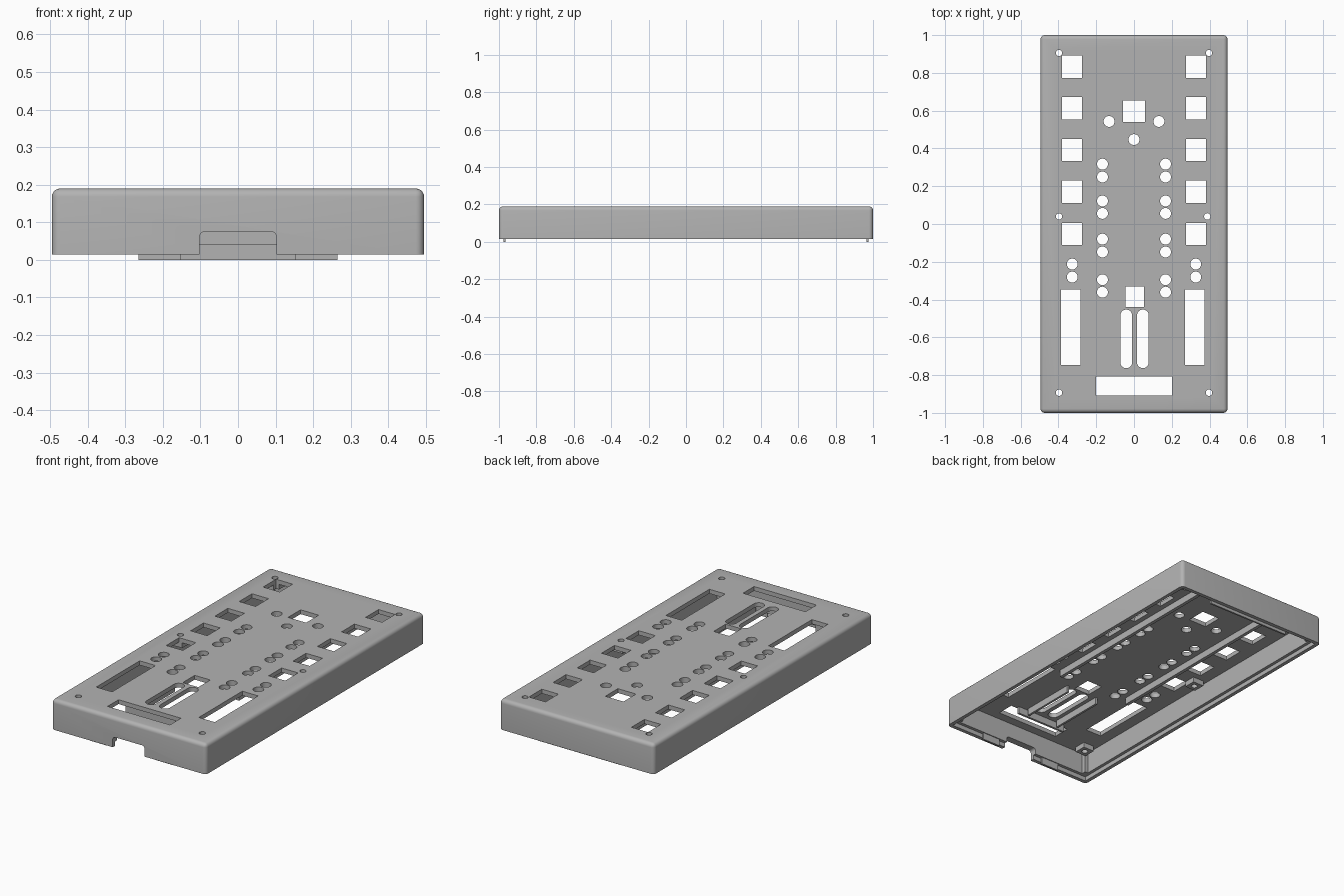
import bpy, bmesh, math
from mathutils import Matrix, Vector

old = bpy.data.objects.get("Cube")
if old:
    bpy.data.objects.remove(old, do_unlink=True)

# Single plastic colour
GREY = (0.45, 0.45, 0.45, 1)
plastic = bpy.data.materials.new("grey plastic")
plastic.use_nodes = True
plastic.diffuse_color = GREY
plastic.node_tree.nodes["Principled BSDF"].inputs["Base Color"].default_value = GREY

BOTTOM, TOP, CEILING = 0.015, 0.19, 0.165
HALF_X, HALF_Y = 0.495, 1.0


def box(bm, x0, x1, y0, y1, z0, z1):
    m = Matrix.Translation(((x0 + x1) / 2, (y0 + y1) / 2, (z0 + z1) / 2))
    m = m @ Matrix.Diagonal((x1 - x0, y1 - y0, z1 - z0, 1))
    return bmesh.ops.create_cube(bm, size=1, matrix=m)["verts"]


def hole(bm, x, y, r, z0=0.1, z1=0.3):
    bmesh.ops.create_cone(bm, cap_ends=True, segments=24, radius1=r, radius2=r,
                          depth=z1 - z0, matrix=Matrix.Translation((x, y, (z0 + z1) / 2)))


def round_edges(bm, verts, test, width, segments):
    edges = {e for v in verts for e in v.link_edges if test(*e.verts)}
    bmesh.ops.bevel(bm, geom=list(edges), offset=width, offset_type='OFFSET',
                    segments=segments, profile=0.5, affect='EDGES')


def make(name, bm):
    bmesh.ops.recalc_face_normals(bm, faces=bm.faces)
    mesh = bpy.data.meshes.new(name)
    bm.to_mesh(mesh)
    bm.free()
    mesh.materials.append(plastic)
    ob = bpy.data.objects.new(name, mesh)
    bpy.context.collection.objects.link(ob)
    return ob


def cut(ob, *cutters):
    for c in cutters:
        mod = ob.modifiers.new("cut", 'BOOLEAN')
        mod.operation, mod.solver, mod.object = 'DIFFERENCE', 'EXACT', c
    deps = bpy.context.evaluated_depsgraph_get()
    mesh = bpy.data.meshes.new_from_object(ob.evaluated_get(deps))
    ob.modifiers.clear()
    ob.data = mesh


def upright(a, b):
    return abs(a.co.z - b.co.z) > 0.01


# Outer case with rounded corners and top edge
bm = bmesh.new()
verts = box(bm, -HALF_X, HALF_X, -HALF_Y, HALF_Y, BOTTOM, TOP)
round_edges(bm, verts, lambda a, b: upright(a, b) or a.co.z + b.co.z > 2 * TOP - 0.01, 0.022, 5)
case = make("case_shell", bm)

# Cavity, and a wider step around the bottom rim
bm = bmesh.new()
box(bm, -HALF_X + 0.04, HALF_X - 0.04, -HALF_Y + 0.04, HALF_Y - 0.04, -0.1, CEILING)
cavity = make("cavity_cutter", bm)
bm = bmesh.new()
box(bm, -HALF_X + 0.022, HALF_X - 0.022, -HALF_Y + 0.022, HALF_Y - 0.022, -0.1, 0.04)
rim = make("rim_cutter", bm)

# Cable opening in the front wall
bm = bmesh.new()
verts = box(bm, -0.102, 0.102, -1.1, -0.9, -0.1, 0.076)
round_edges(bm, verts, lambda a, b: a.co.z > 0 and b.co.z > 0 and abs(a.co.y - b.co.y) > 0.1, 0.015, 4)
opening = make("cable_opening_cutter", bm)

# Openings in the top panel
bm = bmesh.new()
ROWS = [0.833, 0.613, 0.392, 0.17, -0.053]
LAMP_ROWS = [0.317, 0.249, 0.122, 0.056, -0.08, -0.148, -0.295, -0.361]
for s in (-1, 1):
    for y in ROWS:
        box(bm, s * 0.328 - 0.053, s * 0.328 + 0.053, y - 0.059, y + 0.059, 0.1, 0.3)
    for y in LAMP_ROWS:
        hole(bm, s * 0.167, y, 0.029)
    for y in (-0.212, -0.281):
        hole(bm, s * 0.327, y, 0.029)
    hole(bm, s * 0.132, 0.543, 0.029)
hole(bm, 0, 0.447, 0.029)
for x in (-0.335, 0.322):
    box(bm, x - 0.051, x + 0.051, -0.746, -0.348, 0.1, 0.3)
box(bm, -0.058, 0.058, 0.54, 0.655, 0.1, 0.3)
box(bm, -0.046, 0.054, -0.44, -0.33, 0.1, 0.3)
box(bm, -0.2, 0.2, -0.908, -0.807, 0.1, 0.3)
for x in (-0.041, 0.047):
    verts = box(bm, x - 0.031, x + 0.031, -0.763, -0.453, 0.1, 0.3)
    round_edges(bm, verts, upright, 0.0305, 8)
panel = make("panel_cutter", bm)

# Screw holes
SCREWS = [(-0.397, 0.905), (0.397, 0.905), (-0.397, 0.04),
          (0.388, 0.04), (-0.397, -0.893), (0.397, -0.893)]
bm = bmesh.new()
for x, y in SCREWS:
    hole(bm, x, y, 0.017, 0.05)
screws = make("screw_cutter", bm)

cut(case, cavity, rim, opening, panel, screws)

# Screw bosses under the panel
bm = bmesh.new()
for x, y in SCREWS:
    box(bm, x - 0.035, x + 0.035, y - 0.035, y + 0.035, 0.135, CEILING + 0.005)
bosses = make("screw_bosses", bm)
cut(bosses, screws, panel)

# Corner posts running down the inside of the walls
bm = bmesh.new()
for sx in (-1, 1):
    for sy in (-1, 1):
        x, y = sorted((sx * 0.46, sx * 0.435)), sorted((sy * 0.965, sy * 0.935))
        box(bm, *x, *y, 0.04, CEILING + 0.005)
make("corner_posts", bm)

# Stiffening ribs, slider guards and the wall behind the front window
bm = bmesh.new()
for s in (-1, 1):
    x = sorted((s * 0.225, s * 0.245))
    box(bm, *x, -0.34, 0.86, 0.125, CEILING + 0.005)
    x = sorted((s * 0.095, s * 0.108))
    box(bm, *x, -0.775, -0.44, 0.125, CEILING + 0.005)
box(bm, -0.16, 0.16, -0.8, -0.787, 0.125, CEILING + 0.005)
make("panel_ribs", bm)

# Locating tabs below the rim: two in front, one long at the back
bm = bmesh.new()
for x0, x1, y in ((-0.265, -0.153, -0.97), (0.153, 0.265, -0.97), (-0.265, 0.265, 0.97)):
    box(bm, x0, x1, y - 0.005, y + 0.005, 0, 0.045)
make("locating_tabs", bm)

for c in (cavity, rim, opening, panel, screws):
    bpy.data.objects.remove(c, do_unlink=True)

# Smooth fillets and round holes, sharp edges kept
bpy.ops.object.select_all(action='DESELECT')
case.select_set(True)
bosses.select_set(True)
bpy.context.view_layer.objects.active = case
bpy.ops.object.shade_smooth_by_angle(angle=math.radians(30))
